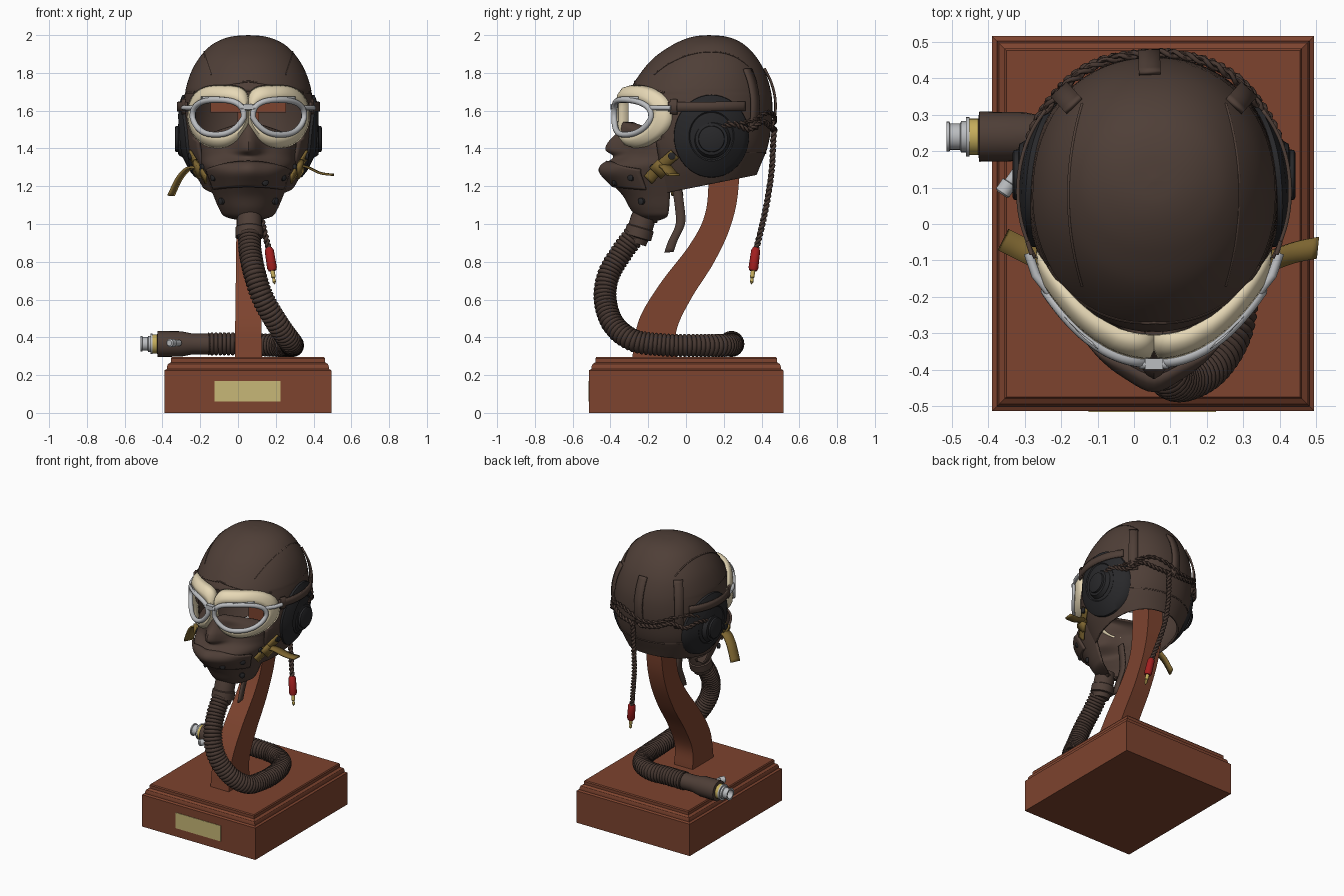
import bpy, bmesh, math
from mathutils import Vector as V
from mathutils.bvhtree import BVHTree

if "Cube" in bpy.data.objects:
    bpy.data.objects.remove(bpy.data.objects["Cube"])
pi, sin, cos = math.pi, math.sin, math.cos
CX = 0.055  # symmetry line of head, stand and base

def mat(name, r, g, b):
    m = bpy.data.materials.new(name)
    m.diffuse_color = tuple((c / 255) ** 2.2 for c in (r, g, b)) + (1,)
    m.use_nodes = True
    m.node_tree.nodes["Principled BSDF"].inputs["Base Color"].default_value = m.diffuse_color
    return m
leather, hose_m = mat("brown leather", 80, 65, 58), mat("dark hose brown", 72, 58, 52)
wood, cream = mat("red wood", 124, 69, 50), mat("cream pad", 232, 217, 182)
metal, black = mat("grey metal", 186, 188, 191), mat("black rubber", 44, 44, 46)
tan, plate_m = mat("olive webbing", 124, 101, 52), mat("pale brass plate", 198, 182, 118)
red, gold = mat("red plug", 160, 36, 36), mat("gold", 196, 172, 92)

def obj(name, verts, faces, m, thick=0, offset=-1, angle=40):
    me = bpy.data.meshes.new(name)
    me.from_pydata([tuple(v) for v in verts], [], faces)
    bm = bmesh.new(); bm.from_mesh(me)
    bmesh.ops.remove_doubles(bm, verts=bm.verts, dist=1e-5)
    bmesh.ops.recalc_face_normals(bm, faces=bm.faces)
    bm.to_mesh(me); bm.free()
    me.materials.append(m)
    o = bpy.data.objects.new(name, me)
    bpy.context.collection.objects.link(o)
    if thick:
        s = o.modifiers.new("thickness", 'SOLIDIFY'); s.thickness = thick; s.offset = offset
    bpy.ops.object.select_all(action='DESELECT')
    o.select_set(True); bpy.context.view_layer.objects.active = o
    bpy.ops.object.shade_smooth_by_angle(angle=math.radians(angle))
    return o

def skin(rows, wrap=False, loop=False, caps=False):
    n, k = len(rows[0]), len(rows)
    f = [(i*n+j, i*n+(j+1) % n, (i+1) % k*n+(j+1) % n, (i+1) % k*n+j)
         for i in range(k if loop else k-1) for j in range(n if wrap else n-1)]
    if caps:
        f += [tuple(range(n)), tuple(range((k-1)*n, k*n))]
    return [v for r in rows for v in r], f

def spline(pts, n):
    p = [V(q) for q in pts]; p = [2*p[0]-p[1]] + p + [2*p[-1]-p[-2]]
    out = []
    for i in range(n):
        u = i/(n-1)*(len(p)-3); k = min(int(u), len(p)-4); t = u-k
        a, b, c, d = p[k:k+4]
        out.append((2*b + (c-a)*t + (2*a-5*b+4*c-d)*t*t + (3*b-a-3*c+d)*t**3) * 0.5)
    return out

def even(pts, n):  # evenly spaced points along a spline
    s = spline(pts, 400); acc = [0]
    for a, b in zip(s, s[1:]): acc.append(acc[-1] + (b-a).length)
    out, k = [], 0
    for i in range(n):
        d = acc[-1]*i/(n-1)
        while k < 398 and acc[k+1] < d: k += 1
        out.append(s[k].lerp(s[k+1], (d-acc[k]) / max(acc[k+1]-acc[k], 1e-9)))
    return out

def frames(pts):
    t0 = (pts[1]-pts[0]).normalized(); u = t0.orthogonal().normalized(); out = []
    for i, p in enumerate(pts):
        t = (pts[min(i+1, len(pts)-1)] - pts[max(i-1, 0)]).normalized()
        u = t0.rotation_difference(t) @ u; t0 = t
        out.append((p, u, t.cross(u)))
    return out

def tube(name, pts, r, m, sides=8, loop=False):
    rf = r if callable(r) else (lambda i: r)
    rows = [[p + (u*cos(2*pi*j/sides) + v*sin(2*pi*j/sides))*rf(i) for j in range(sides)]
            for i, (p, u, v) in enumerate(frames(pts))]
    return obj(name, *skin(rows, True, loop, not loop), m, angle=60)

def cord(name, pts, r, n):  # two twisted strands
    fr = frames(even(pts, n))
    for s in (0, 1):
        tube(f"{name}_strand_{s+1}", [p + (u*cos(i*.8+s*pi) + v*sin(i*.8+s*pi))*r
             for i, (p, u, v) in enumerate(fr)], r, hose_m, 6)

def lathe(name, origin, axis, prof, m, sides=24):
    a = V(axis).normalized(); u = a.orthogonal().normalized(); w = a.cross(u)
    rows = [[V(origin) + a*h + (u*cos(2*pi*j/sides) + w*sin(2*pi*j/sides))*r for j in range(sides)]
            for r, h in prof]
    return obj(name, *skin(rows, True), m, angle=35)

def ribbon(name, pts, side, w, m, thick=.012, n=16):
    s = V(side).normalized()*w/2
    return obj(name, *skin([[p-s, p, p+s] for p in even(pts, n)]), m, thick, 0)

def box(name, x0, x1, y0, y1, z0, z1, m, prof=None):
    prof = prof or [(0, z0), (0, z1)]
    rows = [[(x0+d, y0+d, z), (x1-d, y0+d, z), (x1-d, y1-d, z), (x0+d, y1-d, z)] for d, z in prof]
    return obj(name, *skin(rows, True, caps=True), m, angle=30)

def at(table, z):
    for a, b in zip(table, table[1:]):
        if a[0] >= z >= b[0]: return a.lerp(b, (a[0]-z)/max(a[0]-b[0], 1e-9))
    return table[0] if z > table[0][0] else table[-1]

# Base with stepped moulding, and name plate left blank
box("base", -.39, .495, -.514, .516, 0, 0, wood, [(0, 0), (0, .225), (.013, .232), (.013, .243),
    (.019, .258), (.034, .268), (.034, .288), (.039, .295)])
box("brass_plate", -.125, .225, -.517, -.512, .06, .17, plate_m)

# S-curved stand post, thinning upward
L = spline([(-.285, .29), (-.25, .49), (-.14, .68), (.02, .89), (.1, 1.05), (.12, 1.25), (.12, 1.6)], 40)
R = spline([(-.05, .29), (-.05, .44), (.03, .61), (.15, .8), (.24, 1.0), (.28, 1.22), (.28, 1.6)], 40)
rows = []
for i, (a, b) in enumerate(zip(L, R)):
    h = .072 - .015*i/39
    rows.append([(CX-h, *a), (CX+h, *a), (CX+h, *b), (CX-h, *b)])
obj("stand_post", *skin(rows, True, caps=True), wood, angle=30)
box("stand_head_rest", CX-.2, CX+.2, -.02, .36, 1.59, 1.64, wood)

# Helmet shell: rows of height, front, back, half width
H = [V(r) for r in [(2.0, .12, .12, 0), (1.994, .05, .2, .08), (1.975, -.015, .265, .145), (1.94, -.085, .32, .205),
     (1.88, -.17, .375, .26), (1.8, -.24, .42, .305), (1.7, -.3, .45, .335), (1.6, -.32, .458, .345), (1.5, -.31, .45, .345),
     (1.4, -.29, .43, .335), (1.3, -.26, .39, .3), (1.2, -.24, .35, .245), (1.14, -.22, .32, .21)]]
HS = spline(H, 90)
def pw(x, e): return math.copysign(abs(x)**e, x)
def shell(opening):
    rows = []
    for r in HS:
        z, f, b, w = r; o = opening(z); row = []
        for j in range(65):
            a = o + (2*pi-2*o)*j/64; e = .92 if cos(a) < 0 else 1
            row.append(V((CX+w*pw(sin(a), e), (f+b)/2-(b-f)/2*pw(cos(a), e), z)))
        rows.append(row)
    return skin(rows)
tree = BVHTree.FromPolygons(*shell(lambda z: 0))
def cast(o, d): return tree.ray_cast(V(o), V(d))[0]
def surf(az, el, off=0):
    az, el = math.radians(az), math.radians(el)
    d = V((sin(az)*cos(el), -cos(az)*cos(el), sin(el)))
    return cast(V((CX, .08, 1.5)) + d*2, -d) + d*off
helmet = obj("helmet", *shell(lambda z: 0 if z > 1.7 else min(1, (1.7-z)/.1+.5)*(1.0 if z > 1.45 else .9)), leather, .015)
bm = bmesh.new(); bm.from_mesh(helmet.data)
bmesh.ops.bisect_plane(bm, geom=bm.verts[:]+bm.edges[:]+bm.faces[:], plane_co=(0, 0, 1.185),
                       plane_no=(0, .2, -1), clear_outer=True)
bm.to_mesh(helmet.data); bm.free()

# Helmet seams and rear tabs
for s in (-1, 1):
    tube("crown_seam", [cast((CX+s*(.235-.6*(y-.08)**2), y, 3), (0, 0, -1))
         for y in [-.17+.025*i for i in range(21)]], .004, leather, 6)
tube("brow_seam", [surf(a, 36-abs(a)*.12) for a in range(-56, 57, 4)], .005, leather, 6)
tube("rear_seam", [surf(a, -20) for a in range(110, 251, 5)], .005, leather, 6)
for a in (138, 182, 222):
    ribbon("rear_tab", [surf(a, e, .006+.012*sin(pi*(44-e)/44)) for e in (44, 34, 23, 12, 0)],
           (cos(math.radians(a)), sin(math.radians(a)), 0), .06, leather)

# Ear pads and ear cups
for s in (-1, 1):
    rows = []
    for r, off in [(1, -.005), (.99, .014), (.85, .022), (.6, .026), (.57, .02), (.3, .026), (0, .026)]:
        row = []
        for j in range(40):
            y, z = .135+.2*r*cos(pi*j/20), 1.465+.22*r*sin(pi*j/20)
            row.append(cast((CX+s, y, z), (-s, 0, 0)) + V((s*off, 0, 0)))
        rows.append(row)
    obj("ear_pad", *skin(rows, True), black)
    lathe("ear_cup", (CX+s*.345, .135, 1.45), (s, 0, 0),
          [(.1, 0), (.085, .025), (.07, .028), (.068, .04), (.06, .044), (0, .044)], black, 32)

# Goggles: function for the wrapped front, one half mirrored
def gy(d): return -.375 + .25*(abs(d)/.33)**2.2
def lens(t):
    c, s = pw(cos(t), .8), pw(sin(t), .72); low = max(0, -s)
    return .16+.136*c*(1-.28*low)+.012*low, 1.565+.092*s
def pad_edge(t):  # square toward the nose on top, rounded at the outer lower side
    c, s = cos(t), sin(t)
    e = .45 if c < 0 and s > 0 else .8 if s > 0 else 1
    return max(0, .158+.16*pw(c, e)), 1.565+(.165 if s > 0 else .16)*pw(s, e)
T = [2*pi*j/56 for j in range(56)]
for s in (-1, 1):
    tube("goggle_frame", [V((CX+s*d, gy(d)-.006, z)) for d, z in map(lens, T)], .0155, metal, 10, True)
    rows = []
    for k, dy in [(0, 0), (.5, .006), (.85, .027), (1, .065)]:
        row = []
        for t in T:
            d, z = lens(t); D, Z = pad_edge(t)
            d, z = d+(D-d)*k, z+(Z-z)*k
            row.append(V((CX+s*d, gy(d)+dy+.006, z)))
        rows.append(row)
    obj("goggle_pad", *skin(rows, True), cream, .012, 0)
    tube("goggle_side_link", [V((CX+s*d, y, 1.615)) for d, y in [(.285, -.19), (.325, -.14), (.345, -.08)]], .013, metal)
    ribbon("goggle_frame_clip", [V((CX+s*d, gy(d)-.012, 1.667)) for d in (.16, .2, .24)], (.25*s, .3, 0), .03, metal, .016)
    # strap and loop from the goggles back over the ear
    ribbon("goggle_strap", [surf(s*a, 18, .014+.018*sin(pi*(a-62)/70)) for a in range(62, 131, 6)],
           (0, 0, 1), .05, leather, .01, 30)
    ribbon("strap_loop", [surf(s*a, 18, .02) for a in (64, 67, 70)], (0, 0, 1), .08, leather, .012)
tube("goggle_bridge", [V((CX+d, -.385, 1.615+.1*abs(d))) for d in (-.04, 0, .04)], .014, metal)
box("goggle_bridge_block", CX-.025, CX+.025, -.4, -.37, 1.605, 1.635, metal)

# Mask: rows of height, half width, back, cheek front, nose bump
M = [V(r) for r in [(1.54, .03, -.28, -.335, 0), (1.48, .2, -.12, -.3, .07), (1.43, .25, -.1, -.31, .105),
     (1.39, .255, -.09, -.32, .105), (1.355, .255, -.08, -.345, .04), (1.31, .25, -.08, -.41, .03),
     (1.27, .235, -.08, -.425, .02), (1.22, .215, -.08, -.39, .01), (1.15, .185, -.085, -.335, 0),
     (1.08, .155, -.09, -.295, 0), (1.04, .125, -.1, -.26, 0), (1.02, .05, -.14, -.21, 0), (1.018, 0, -.18, -.18, 0)]]
MS = spline(M, 90)
def mask(z, a, off=0):
    _, w, yb, yf, bump = at(MS, z); x = (w+off)*sin(a)
    return V((CX+x, yb-(yb-yf+off)*cos(a) - bump*math.exp(-(x/.062)**2), z))
obj("mask", *skin([[mask(r[0], -pi/2+pi*j/40) for j in range(41)] for r in MS]), leather, .012)
obj("mouth_flap", *skin([[mask(1.335-.06*sin(a)**2-(.14-.04*sin(a)**2)*i/10, a, .014)
    for a in [-1.1+2.2*j/32 for j in range(33)]] for i in range(11)]), leather, .014)
for z, a in [(1.245, -.9), (1.245, .9), (1.22, .4), (1.12, -.9), (1.12, .9), (1.3, 1.3), (1.3, -1.3)]:
    lathe("mask_rivet", mask(z, a, .012), (sin(a), -cos(a), 0), [(.018, -.01), (.018, .006), (.01, .01), (0, .01)], black, 12)

# Olive webbing straps on the cheeks and their loose ends
for s in (-1, 1):
    ribbon("cheek_strap", [(CX+s*.225, -.2, 1.235), (CX+s*.265, -.14, 1.3), (CX+s*.31, -.06, 1.37)],
           (0, -.7, .7), .06, tan)
    ribbon("cheek_keeper", [(CX+s*.26, -.16, 1.27), (CX+s*.285, -.12, 1.31)], (0, -.7, .7), .085, tan, .02, 3)
    lathe("cheek_stud", (CX+s*.305, -.075, 1.36), (s, 0, 0), [(.02, -.01), (.02, .012), (0, .018)], black, 12)
ribbon("right_strap_end", [(CX+.22, -.14, 1.31), (CX+.3, -.11, 1.305), (CX+.38, -.08, 1.27), (CX+.45, -.065, 1.26)],
       (.1, 1, 0), .06, tan)
ribbon("left_strap_end", [(CX-.22, -.14, 1.28), (CX-.3, -.1, 1.3), (CX-.36, -.07, 1.25), (CX-.41, -.045, 1.15)],
       (-.5, -1, 0), .065, tan)

# Hanging chin strap
ribbon("chin_strap", [(.07, -.05, 1.2), (.07, -.035, 1.1), (.075, -.03, 1.0), (.08, -.07, .91), (.08, -.09, .85)],
       (0, 1, .1), .05, leather)

# Ribbed hose with mask collar
lathe("hose_collar", (.06, -.215, 1.07), (0, -.28, -.95), [(.06, 0), (.066, .05), (.066, .09), (.074, .095),
      (.074, .145), (.06, .15), (.055, .18), (0, .18)], leather)
path = [(.06, -.265, .95), (.065, -.34, .85), (.09, -.41, .73), (.135, -.428, .6), (.21, -.385, .47), (.27, -.28, .385),
        (.287, -.12, .36), (.28, .04, .357), (.225, .17, .357), (.11, .235, .36), (-.02, .24, .365), (-.16, .24, .365)]
tube("ribbed_hose", even(path, 433), lambda i: .052 + .0095*abs(cos(pi*i/6))**.6, hose_m, 20)

# Hose end connector
E = (-.14, .24, .365)
lathe("connector_sleeve", E, (-1, 0, 0), [(0, 0), (.055, 0), (.055, .1), (.067, .16), (.069, .285), (.05, .288), (0, .288)], leather)
lathe("connector_ring", E, (-1, 0, 0), [(.05, .28), (.05, .312), (0, .312)], gold)
lathe("connector_flange", E, (-1, 0, 0), [(.054, .312), (.054, .322), (0, .322)], metal)
lathe("connector_tip", E, (-1, 0, 0), [(.043, .3), (.043, .335), (.036, .338), (.036, .365), (.041, .367),
      (.041, .375), (.03, .375), (.03, .33), (0, .33)], metal)
lathe("connector_knob", (-.31, .16, .37), (-.55, -.8, 0), [(.015, 0), (.015, .055), (.022, .057), (.022, .09), (.015, .095), (0, .095)], metal, 16)

# Twisted wires round the back and the hanging plug lead
for s in (-1, 1):
    cord("ear_wire", [V((CX+s*.37, .16, 1.45))] + [surf(s*a, e, .02) for a, e in
         [(105, 1), (118, 4), (132, 0), (146, 6), (160, 2), (178, 0)]], .008, 80)
cord("upper_wire", [surf(a, 9+4*sin(a*.09), .014) for a in range(112, 249, 12)], .007, 90)
cord("plug_lead", [surf(174, 2, .018), (.09, .462, 1.44), (.09, .455, 1.3), (.1, .435, 1.15), (.13, .405, 1.0), (.165, .37, .86)], .009, 100)
P, D = (.163, .371, .875), (.03, -.025, -.19)
lathe("plug_body", P, D, [(0, 0), (.016, 0), (.024, .015), (.026, .11), (.02, .125), (0, .125)], red, 16)
lathe("plug_tip", P, D, [(.012, .12), (.012, .16), (.007, .165), (.01, .185), (0, .2)], gold, 12)
